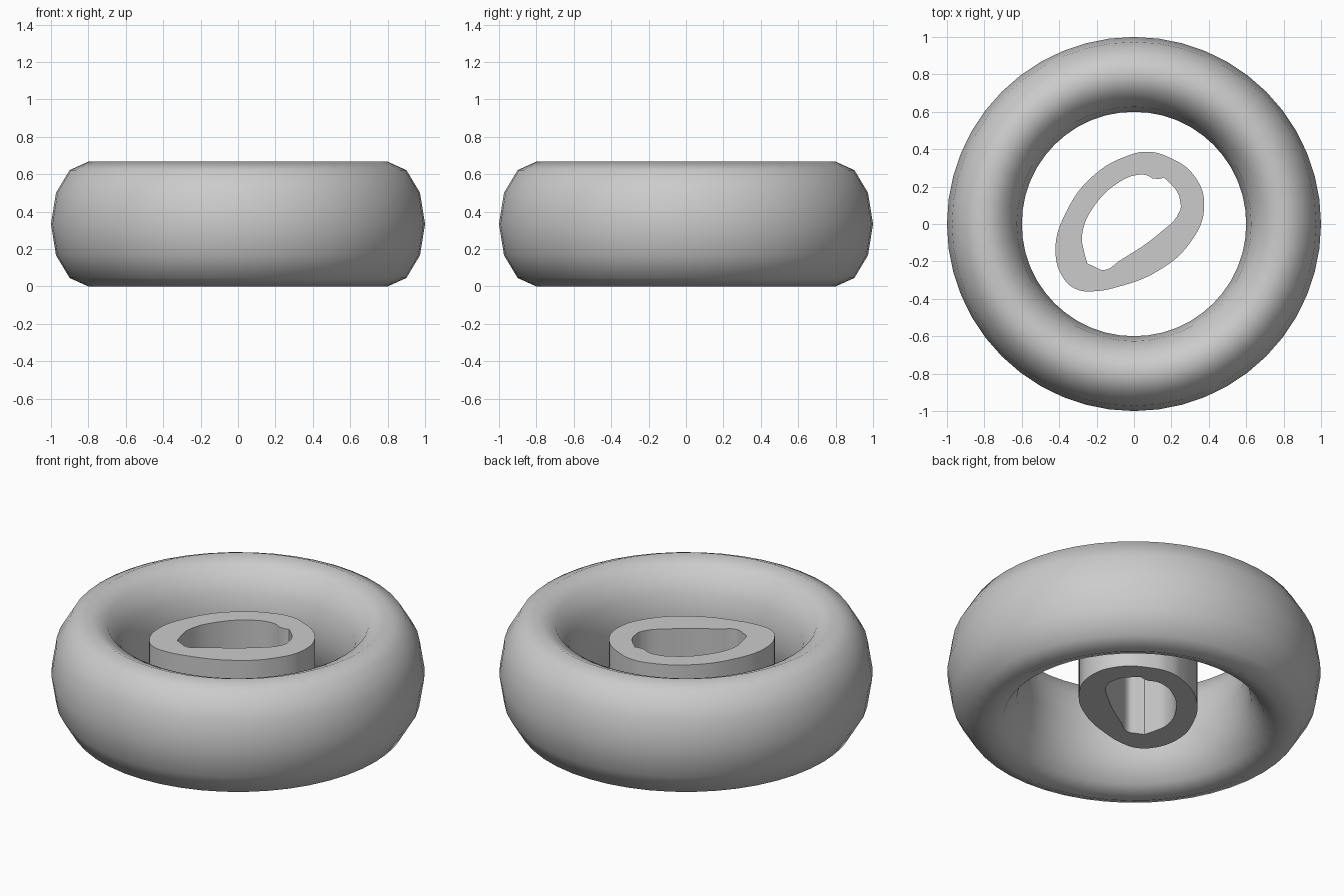
import bpy
import math

default_cube = bpy.data.objects.get("Cube")
if default_cube:
    bpy.data.objects.remove(default_cube, do_unlink=True)

MID_HEIGHT = 1 / 3


def select_only(obj):
    bpy.ops.object.select_all(action="DESELECT")
    obj.select_set(True)
    bpy.context.view_layer.objects.active = obj


def add_closed_spline(curve, points, corners=()):
    """Closed curve through the points, with sharp handles at the listed corners."""
    spline = curve.splines.new("BEZIER")
    spline.bezier_points.add(len(points) - 1)
    spline.use_cyclic_u = True
    spline.resolution_u = 6
    for index, (bezier_point, (x, y)) in enumerate(zip(spline.bezier_points, points)):
        handle = "VECTOR" if index in corners else "AUTO"
        bezier_point.co = (x, y, 0)
        bezier_point.handle_left_type = handle
        bezier_point.handle_right_type = handle


# Outer ring: a torus stretched upwards
bpy.ops.mesh.primitive_torus_add(
    major_radius=0.8, minor_radius=0.2,
    major_segments=48, minor_segments=12,
    location=(0, 0, MID_HEIGHT))
outer_ring = bpy.context.object
outer_ring.name = "outer_ring"
outer_ring.scale.z = MID_HEIGHT / 0.2
bpy.ops.object.transform_apply(location=False, rotation=False, scale=True)
bpy.ops.object.shade_smooth()

# Inner band: a flat, slanted loop with a hole, extruded both ways
outer_outline = [
    (-.42, -.15), (-.365, .06), (-.21, .265), (-.02, .37), (.07, .386),
    (.165, .366), (.325, .254), (.375, .083), (.3, -.1), (.13, -.25),
    (-.1, -.34), (-.225, -.36), (-.305, -.35), (-.37, -.3)]
hole_outline = [
    (-.278, -.06), (-.21, .1), (-.064, .233), (.016, .262), (.07, .26),
    (.1, .243), (.145, .243), (.16, .249), (.23, .174), (.246, .126),
    (.246, .072), (.128, -.056), (-.075, -.195), (-.16, -.246),
    (-.214, -.227), (-.25, -.21), (-.267, -.147)]

band_curve = bpy.data.curves.new("inner_band", "CURVE")
band_curve.dimensions = "2D"
band_curve.fill_mode = "BOTH"
band_curve.extrude = 0.2
add_closed_spline(band_curve, outer_outline)
add_closed_spline(band_curve, hole_outline, corners=(5, 7, 15))

inner_band = bpy.data.objects.new("inner_band", band_curve)
bpy.context.collection.objects.link(inner_band)
inner_band.location.z = MID_HEIGHT
select_only(inner_band)
bpy.ops.object.convert(target="MESH")
bpy.ops.object.shade_smooth_by_angle(angle=math.radians(35))
